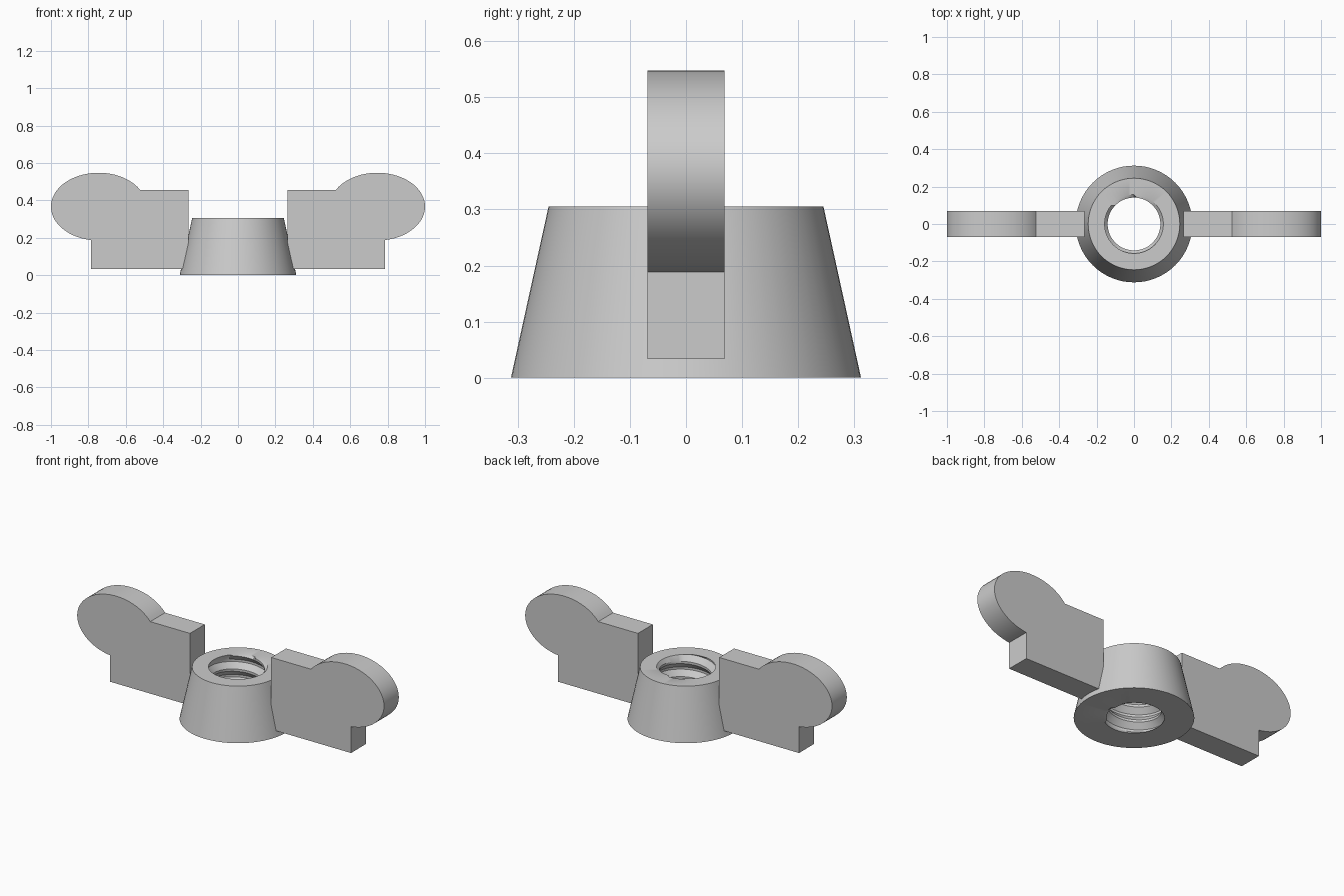
import bpy, bmesh
from math import pi, cos, sin, asin, sqrt

if "Cube" in bpy.data.objects:
    bpy.data.objects.remove(bpy.data.objects["Cube"])

def finish(name, bm):
    bmesh.ops.recalc_face_normals(bm, faces=bm.faces[:])
    me = bpy.data.meshes.new(name)
    bm.to_mesh(me)
    bm.free()
    ob = bpy.data.objects.new(name, me)
    bpy.context.collection.objects.link(ob)
    bpy.ops.object.select_all(action='DESELECT')
    ob.select_set(True)
    bpy.context.view_layer.objects.active = ob
    bpy.ops.object.shade_smooth_by_angle(angle=pi / 6)
    return ob

# Tapered hub with a threaded bore
N, H = 64, 0.305
R_BOTTOM, R_TOP, R_RIM = 0.312, 0.245, 0.157
PITCH = 0.09
# thread section: (fraction of pitch, radius)
SECTION = [(0.0, 0.141), (0.15, 0.141), (0.5, 0.168), (0.65, 0.168)]

def bore_point(turn, frac, r, a):
    z = (turn + frac + a / (2 * pi)) * PITCH
    if z <= 0 or z >= H:
        z, r = min(max(z, 0), H), R_RIM
    return r * cos(a), r * sin(a), z

bm = bmesh.new()
rings = [[(R_RIM, 0)] * 2, [(R_BOTTOM, 0)] * 2]
angles = [2 * pi * i / N for i in range(N + 1)]
rows = [[bm.verts.new((r * cos(a), r * sin(a), z)) for a in angles]
        for r, z in ((R_RIM, 0), (R_BOTTOM, 0), (R_TOP, H), (R_RIM, H))]
thread = [[bm.verts.new(bore_point(t, f, r, a)) for a in angles]
          for t in range(-2, 5) for f, r in SECTION]
for group in (rows, thread):
    for lo, hi in zip(group, group[1:]):
        for i in range(N):
            bm.faces.new((lo[i], lo[i + 1], hi[i + 1], hi[i]))
bmesh.ops.remove_doubles(bm, verts=bm.verts[:], dist=1e-5)
bmesh.ops.dissolve_degenerate(bm, dist=1e-5, edges=bm.edges[:])
finish("threaded_hub", bm)

# Wings: stepped plate merging into an oval grip
CX, CZ, RX, RZ, T = 0.745, 0.367, 0.255, 0.181, 0.069
X_OUT, Z_TOP, Z_LOW = 0.785, 0.457, 0.033
a0 = -pi / 2 + asin((X_OUT - CX) / RX)
a1 = pi - asin((Z_TOP - CZ) / RZ)
outline = [(0.265, Z_TOP), (0.265, 0.173), (0.296, Z_LOW), (X_OUT, Z_LOW)]
for i in range(41):
    a = a0 + (a1 - a0) * i / 40
    outline.append((CX + RX * cos(a), CZ + RZ * sin(a)))

for side, name in ((1, "right_wing"), (-1, "left_wing")):
    bm = bmesh.new()
    face = bm.faces.new([bm.verts.new((side * x, -T, z)) for x, z in outline])
    ext = bmesh.ops.extrude_face_region(bm, geom=[face], use_keep_orig=True)
    moved = [v for v in ext["geom"] if isinstance(v, bmesh.types.BMVert)]
    bmesh.ops.translate(bm, verts=moved, vec=(0, 2 * T, 0))
    finish(name, bm)
